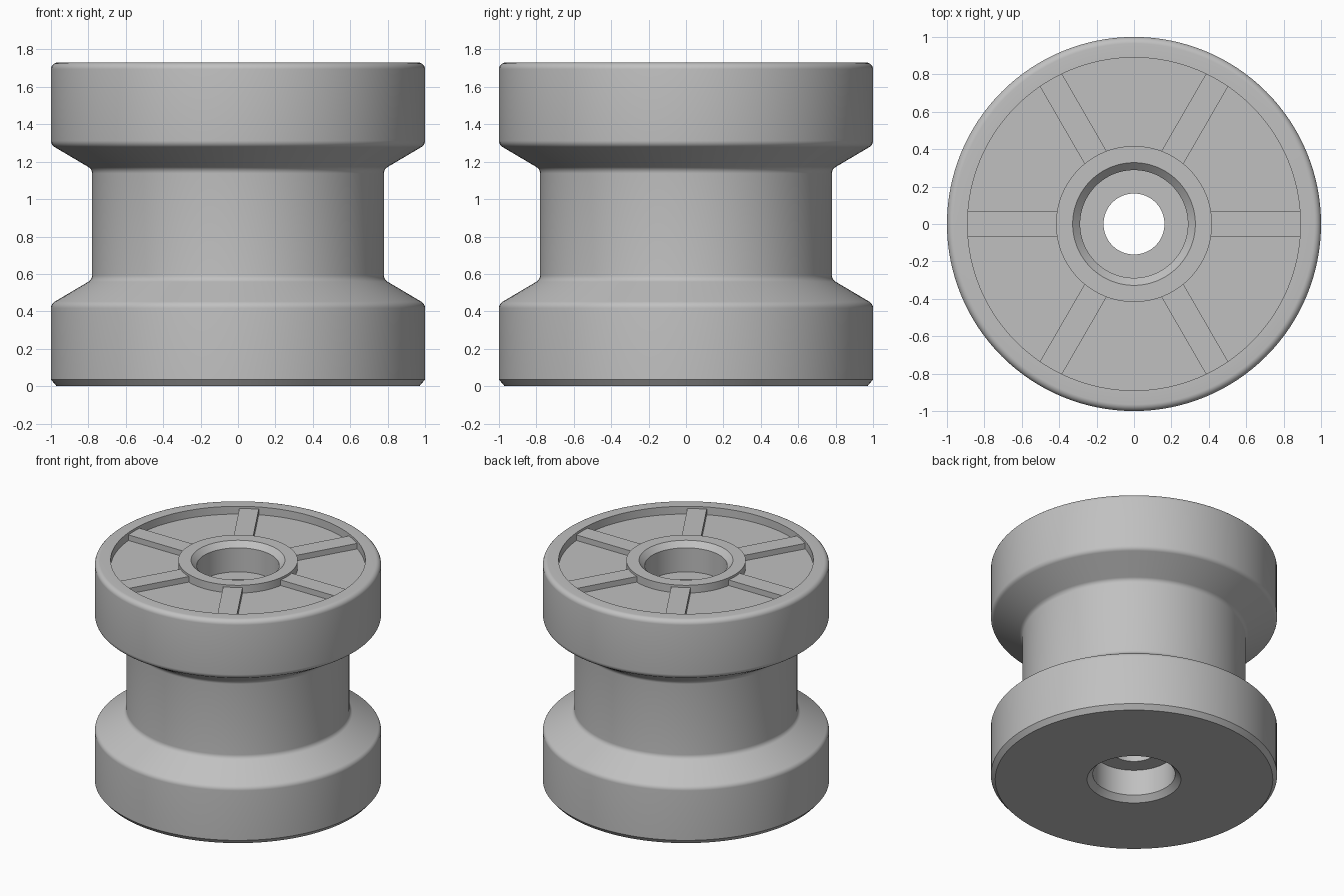
import bpy, bmesh, math
from mathutils import Vector, Matrix

cube = bpy.data.objects.get("Cube")
if cube:
    bpy.data.objects.remove(cube)

SEGMENTS = 128
TOP, FLOOR, RIB_TOP = 1.73, 1.67, 1.713

grey = bpy.data.materials.new("light_grey")
grey.use_nodes = True
colour = (0.53, 0.53, 0.53, 1)
grey.diffuse_color = colour
grey.node_tree.nodes["Principled BSDF"].inputs["Base Color"].default_value = colour


def finish(name, bm):
    bmesh.ops.recalc_face_normals(bm, faces=bm.faces)
    mesh = bpy.data.meshes.new(name)
    bm.to_mesh(mesh)
    bm.free()
    mesh.materials.append(grey)
    obj = bpy.data.objects.new(name, mesh)
    bpy.context.collection.objects.link(obj)
    return obj


def rounded(points, steps=5):
    """Closed profile of (radius, height, fillet) corners turned into points."""
    out = []
    for i, (r, z, fillet) in enumerate(points):
        here = Vector((r, z))
        if not fillet:
            out.append(here)
            continue
        before = Vector(points[i - 1][:2]) - here
        after = Vector(points[(i + 1) % len(points)][:2]) - here
        reach = fillet / math.tan(before.angle(after) / 2)
        a, b = here + before.normalized() * reach, here + after.normalized() * reach
        centre = here + (before.normalized() + after.normalized()).normalized() * (
            fillet / math.sin(before.angle(after) / 2))
        for s in range(steps + 1):
            spoke = a.lerp(b, s / steps) - centre
            out.append(centre + spoke.normalized() * fillet)
    return out


def lathe(name, profile):
    bm = bmesh.new()
    rings = []
    for k in range(SEGMENTS):
        a = math.tau * k / SEGMENTS
        rings.append([bm.verts.new((p.x * math.cos(a), p.x * math.sin(a), p.y)) for p in profile])
    n = len(profile)
    for k in range(SEGMENTS):
        one, two = rings[k], rings[(k + 1) % SEGMENTS]
        for j in range(n):
            bm.faces.new((one[j], two[j], two[(j + 1) % n], one[(j + 1) % n]))
    return finish(name, bm)


# Roller body: flanges, waist, recessed top, hub and stepped bore
body = lathe("roller_body", rounded([
    (0.97, 0, 0), (1, 0.035, 0),
    (1, 0.44, 0.04), (0.78, 0.57, 0.04),
    (0.78, 1.16, 0.04), (1, 1.29, 0.04),
    (1, TOP, 0.035), (0.89, TOP, 0),
    (0.89, FLOOR, 0), (0.417, FLOOR, 0),
    (0.417, TOP, 0), (0.328, TOP, 0),
    (0.288, TOP - 0.04, 0), (0.288, 1.505, 0),
    (0.163, 1.505, 0), (0.163, 0.24, 0),
    (0.288, 0.24, 0), (0.288, 0.04, 0), (0.328, 0, 0),
]))
bpy.context.view_layer.objects.active = body
body.select_set(True)
bpy.ops.object.shade_smooth_by_angle(angle=math.radians(25))

# Six radial ribs between the hub and the rim
INNER, OUTER, WIDTH = 0.4, 0.893, 0.136
for i in range(6):
    bm = bmesh.new()
    bmesh.ops.create_cube(bm, size=1)
    height = RIB_TOP - FLOOR + 0.01
    bmesh.ops.scale(bm, vec=(OUTER - INNER, WIDTH, height), verts=bm.verts)
    bmesh.ops.translate(bm, vec=((OUTER + INNER) / 2, 0, RIB_TOP - height / 2), verts=bm.verts)
    bmesh.ops.rotate(bm, cent=(0, 0, 0), matrix=Matrix.Rotation(i * math.tau / 6, 3, "Z"), verts=bm.verts)
    finish(f"rib_{i + 1}", bm)
